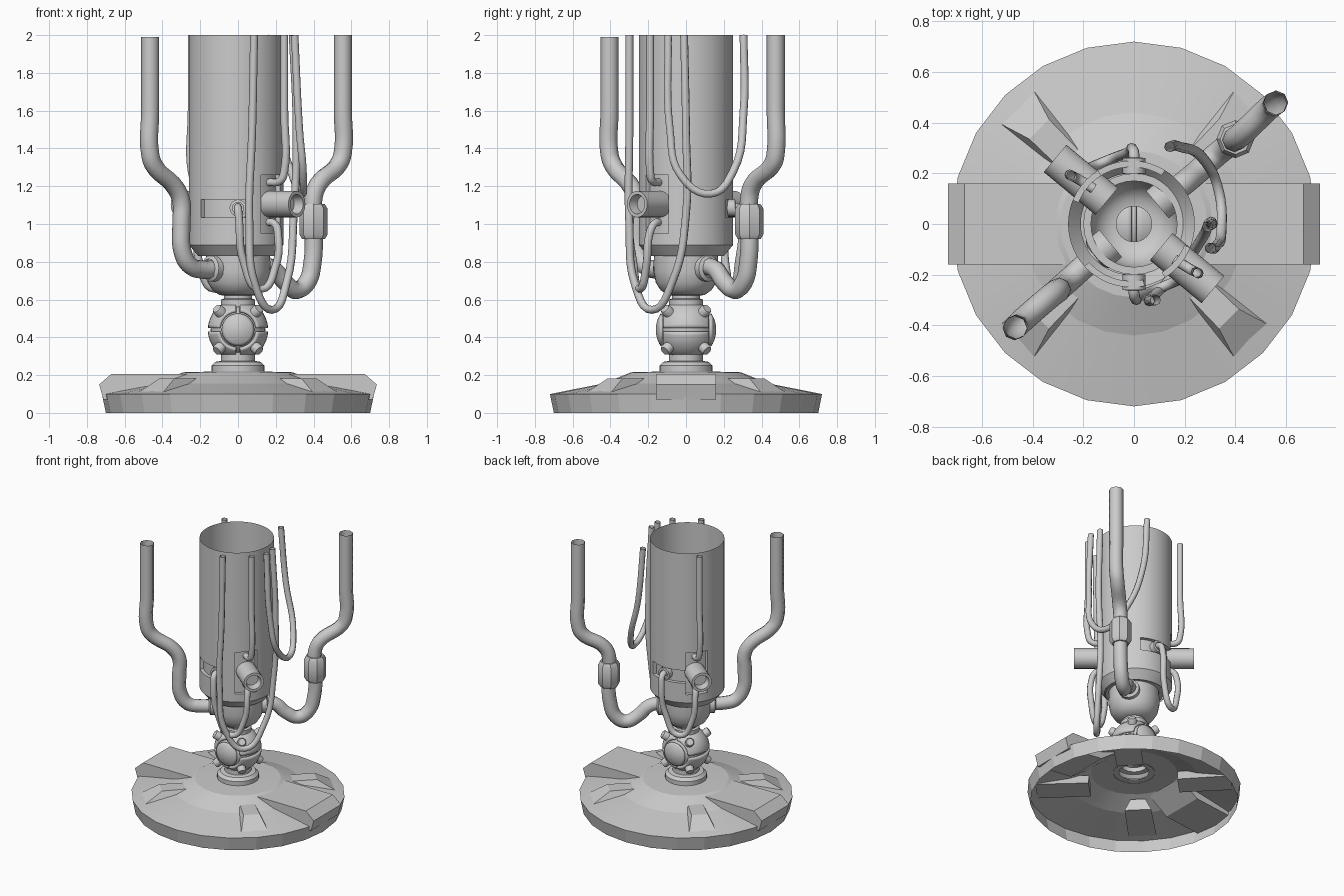
import bpy, bmesh, math
from mathutils import Vector, Matrix

if "Cube" in bpy.data.objects:
    bpy.data.objects.remove(bpy.data.objects["Cube"])

grey = bpy.data.materials.new("plain_grey")
grey.use_nodes = True
colour = (0.6, 0.6, 0.6, 1)
grey.diffuse_color = colour
grey.node_tree.nodes["Principled BSDF"].inputs["Base Color"].default_value = colour


def finish(name, bm, angle=35):
    bmesh.ops.recalc_face_normals(bm, faces=bm.faces)
    mesh = bpy.data.meshes.new(name)
    bm.to_mesh(mesh)
    bm.free()
    mesh.materials.append(grey)
    ob = bpy.data.objects.new(name, mesh)
    bpy.context.collection.objects.link(ob)
    bpy.ops.object.select_all(action='DESELECT')
    ob.select_set(True)
    bpy.context.view_layer.objects.active = ob
    bpy.ops.object.shade_smooth_by_angle(angle=math.radians(angle))
    return ob


def lathe_mesh(profile, steps):
    bm = bmesh.new()
    verts = [bm.verts.new((0, -r, z)) for r, z in profile]
    edges = [bm.edges.new(p) for p in zip(verts, verts[1:])]
    bmesh.ops.spin(bm, geom=verts + edges, cent=(0, 0, 0), axis=(0, 0, 1),
                   angle=math.tau, steps=steps, use_merge=True)
    bmesh.ops.remove_doubles(bm, verts=bm.verts, dist=0.0005)
    return bm


def lathe(name, profile, steps, origin=(0, 0, 0), direction=(0, 0, 1), angle=35):
    bm = lathe_mesh(profile, steps)
    turn = Vector(direction).to_track_quat('Z', 'Y').to_matrix().to_4x4()
    bm.transform(Matrix.Translation(origin) @ turn)
    return finish(name, bm, angle)


def tube(name, points, radius, side=1):
    curve = bpy.data.curves.new(name, 'CURVE')
    curve.dimensions = '3D'
    curve.bevel_depth = radius
    curve.bevel_resolution = 2
    curve.resolution_u = 6
    spline = curve.splines.new('BEZIER')
    spline.bezier_points.add(len(points) - 1)
    for bp, (x, y, z) in zip(spline.bezier_points, points):
        bp.co = (x * side, y * side, z)
        bp.handle_left_type = bp.handle_right_type = 'AUTO'
    curve.materials.append(grey)
    ob = bpy.data.objects.new(name, curve)
    bpy.context.collection.objects.link(ob)


def hull(name, points):
    bm = bmesh.new()
    for p in points:
        bm.verts.new(p)
    bmesh.ops.convex_hull(bm, input=bm.verts)
    bmesh.ops.dissolve_limit(bm, angle_limit=0.02, verts=bm.verts, edges=bm.edges)
    return finish(name, bm, 10)


# Base shell, open underneath, and the collar on it
lathe("base", [(0.70, 0), (0.72, 0.1), (0.44, 0.155), (0.29, 0.215), (0.1, 0.22)], 24, angle=10)
lathe("base_collar", [(0.14, 0.215), (0.14, 0.25), (0.12, 0.27), (0.09, 0.275),
                      (0.09, 0.32)], 32)

# Side bars and diagonal lugs on the base
bar = [(0.27, 0.207), (0.67, 0.207), (0.735, 0.15), (0.712, 0.07), (0.42, 0.1)]
for s, side in ((1, "left"), (-1, "right")):
    hull(side + "_base_bar", [(s * x, y, z) for x, z in bar for y in (-0.16, 0.16)])
lug = [(0.3, 0.05, 0.183), (0.53, 0.055, 0.183), (0.57, 0.07, 0.14),
       (0.66, 0.095, 0.105), (0.3, 0.09, 0.1)]
for i in range(4):
    ob = hull("base_lug_%d" % (i + 1), [(r, s * w, z) for r, w, z in lug for s in (-1, 1)])
    ob.rotation_euler.z = math.radians(45 + 90 * i)

# Ball joint: inner core with a grooved shell
ball_at = Vector((0, 0, 0.44))


def ball(name, radius, grooves=False):
    bm = bmesh.new()
    bmesh.ops.create_uvsphere(bm, u_segments=32, v_segments=20, radius=radius)
    bm.transform(Matrix.Rotation(math.pi / 2, 4, 'X'))
    if grooves:
        for axis, depths in (('X', (0.01,)), ('Y', (0.122, 0.134)), ('Z', (0.01,))):
            for d in depths:
                for s in (-1, 1):
                    n = Vector([s * (a == axis) for a in 'XYZ'])
                    bmesh.ops.bisect_plane(bm, geom=bm.verts[:] + bm.edges[:] + bm.faces[:],
                                           plane_co=n * d, plane_no=n)
        cut = []
        for f in bm.faces:
            x, y, z = (abs(c) for c in f.calc_center_median())
            if 0.122 < y < 0.134 or (y < 0.122 and min(x, z) < 0.01):
                cut.append(f)
        bmesh.ops.delete(bm, geom=cut, context='FACES')
    bm.transform(Matrix.Translation(ball_at))
    return finish(name, bm)


ball("ball_core", 0.145)
shell = ball("ball_shell", 0.16, True)
thick = shell.modifiers.new("thickness", 'SOLIDIFY')
thick.thickness = 0.018
for x in (-1, 1):
    for y in (-1, 1):
        for z in (-1, 1):
            lathe("ball_peg", [(0.03, 0.13), (0.03, 0.185), (0.024, 0.195), (0, 0.195)],
                  12, ball_at, (x, y, z))

# Neck and cup above the ball
lathe("neck", [(0.09, 0.56), (0.09, 0.6), (0.075, 0.605), (0.075, 0.64)], 32)
lathe("cup", [(0.07, 0.62), (0.1, 0.625), (0.135, 0.65), (0.16, 0.69), (0.172, 0.75),
              (0.17, 0.835), (0.2, 0.835)], 32)

# Open barrel with recessed panels, given as angle and height ranges
panels = [(-140, -78, 1.035, 1.13), (59, 121, 1.035, 1.13),
          (-60, -22, 0.95, 1.26), (120, 158, 0.95, 1.26)]
levels = [0.89, 0.95, 1.035, 1.13, 1.26, 2.0]
bm = lathe_mesh([(0.2, 0.83)] + [(0.25, z) for z in levels], 90)
for a0, a1, z0, z1 in panels:
    chosen = []
    for f in bm.faces:
        c = f.calc_center_median()
        a = math.degrees(math.atan2(c.y, c.x))
        if z0 < c.z < z1 and (a0 < a < a1 or a0 < a - 360 < a1):
            chosen.append(f)
    out = bmesh.ops.extrude_face_region(bm, geom=chosen)
    bmesh.ops.delete(bm, geom=chosen, context='FACES')
    for v in out["geom"]:
        if isinstance(v, bmesh.types.BMVert):
            v.co.x *= 0.9
            v.co.y *= 0.9
bm.transform(Matrix.Translation((-0.01, 0, 0)))
finish("barrel", bm, 12)

# Parts that repeat on opposite sides of the barrel
hose = 0.021
for s, side in ((1, "front"), (-1, "back")):
    lathe(side + "_port", [(0.07, 0.14), (0.07, 0.405), (0.052, 0.405), (0.045, 0.35), (0, 0.35)],
          24, (0, 0, 1.105), (s * 0.77, -s * 0.64, 0))
    tube(side + "_straight_hose", [(0.245, -0.19, 2), (0.245, -0.19, 1.6), (0.245, -0.19, 1.28),
                                   (0.225, -0.18, 1.23), (0.16, -0.14, 1.22)], hose, s)
    tube(side + "_short_hose", [(0, -0.22, 1.085), (0, -0.275, 1.085), (0.005, -0.295, 1.03),
                                (0.03, -0.28, 0.8), (0.12, -0.245, 0.655), (0.2, -0.21, 0.78),
                                (0.212, -0.195, 0.94), (0.195, -0.17, 1.0), (0.14, -0.13, 1.01)],
         hose, s)
    lathe(side + "_hose_socket", [(0.045, 0.2), (0.045, 0.26), (0.03, 0.262)], 16,
          (0, 0, 1.085), (0, -s, 0))

# Long hanging hoses
tube("front_hanging_hose", [(0.085, -0.3, 2), (0.075, -0.3, 1.5), (0.06, -0.3, 1.0),
                            (0.09, -0.27, 0.68), (0.18, -0.18, 0.545), (0.26, -0.07, 0.7),
                            (0.295, 0, 1.05), (0.31, 0, 1.5), (0.29, -0.01, 2)], hose)
tube("left_hanging_hose", [(0.3, -0.095, 2), (0.325, -0.085, 1.5), (0.345, -0.03, 1.26),
                           (0.335, 0.13, 1.16), (0.28, 0.25, 1.28), (0.18, 0.305, 1.6),
                           (0.14, 0.305, 2)], hose)

# Main bent pipes with their sockets and the sleeve
tube("right_pipe", [(-0.465, -0.405, 1.99), (-0.465, -0.405, 1.6), (-0.465, -0.405, 1.37),
                    (-0.445, -0.385, 1.31), (-0.33, -0.285, 1.19), (-0.3, -0.262, 1.12),
                    (-0.3, -0.262, 1.0), (-0.295, -0.255, 0.86), (-0.255, -0.22, 0.78),
                    (-0.2, -0.17, 0.76), (-0.1, -0.085, 0.76)], 0.048)
tube("left_pipe", [(0.555, 0.475, 2), (0.555, 0.475, 1.6), (0.555, 0.475, 1.38),
                   (0.535, 0.46, 1.32), (0.425, 0.355, 1.21), (0.4, 0.335, 1.14),
                   (0.4, 0.335, 1.0), (0.395, 0.33, 0.8), (0.365, 0.305, 0.69),
                   (0.31, 0.26, 0.65), (0.25, 0.205, 0.69), (0.19, 0.155, 0.76),
                   (0.11, 0.09, 0.78)], 0.048)
lathe("pipe_sleeve", [(0.048, 0.92), (0.06, 0.92), (0.075, 0.945), (0.075, 1.08), (0.06, 1.105),
                      (0.048, 1.105)], 8, (0.4, 0.335, 0))
for s, side in ((1, "left"), (-1, "right")):
    lathe(side + "_pipe_socket", [(0.07, 0.12), (0.07, 0.19), (0.05, 0.2)], 16,
          (0, 0, 0.765), (s * 0.77, s * 0.64, 0))
